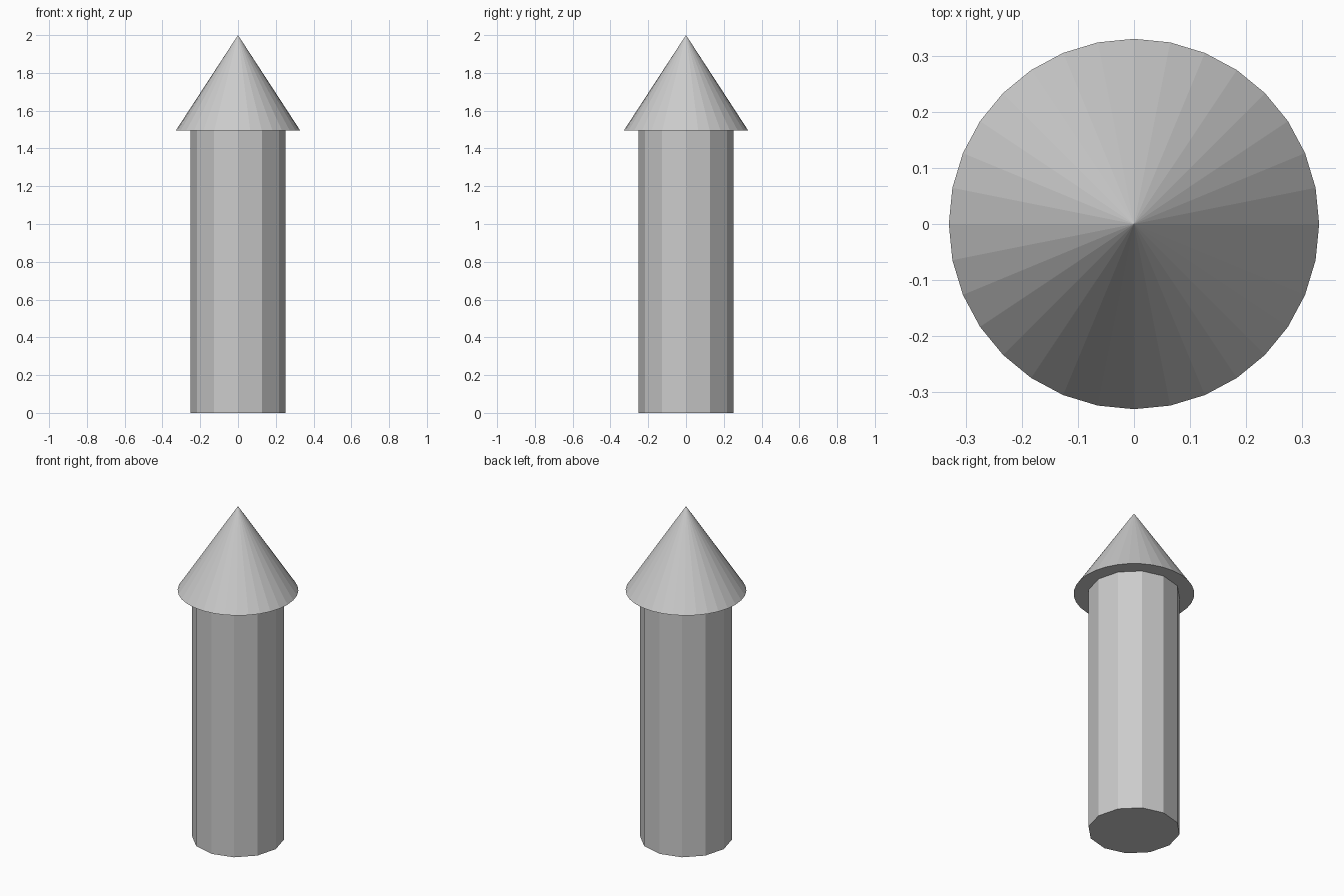
import bpy
import bmesh
from math import sin, cos, tau

if "Cube" in bpy.data.objects:
    bpy.data.objects.remove(bpy.data.objects["Cube"])


def tapered_part(name, sides, radius, z0, z1, pointed=False):
    """Flat-faced prism or cone with its first corner on +x."""
    bm = bmesh.new()
    base = [bm.verts.new((radius * cos(tau * i / sides), radius * sin(tau * i / sides), z0))
            for i in range(sides)]
    bm.faces.new(base)
    if pointed:
        tip = bm.verts.new((0, 0, z1))
        for i in range(sides):
            bm.faces.new((base[i], base[(i + 1) % sides], tip))
    else:
        top = [bm.verts.new((v.co.x, v.co.y, z1)) for v in base]
        bm.faces.new(top)
        for i in range(sides):
            j = (i + 1) % sides
            bm.faces.new((base[i], base[j], top[j], top[i]))
    bmesh.ops.recalc_face_normals(bm, faces=bm.faces)
    mesh = bpy.data.meshes.new(name)
    bm.to_mesh(mesh)
    bm.free()
    obj = bpy.data.objects.new(name, mesh)
    bpy.context.collection.objects.link(obj)
    return obj


# Twelve-sided tower shaft
tapered_part("tower_shaft", 12, 0.252, 0.0, 1.494)

# Overhanging conical roof
tapered_part("cone_roof", 32, 0.33, 1.494, 2.0, pointed=True)
